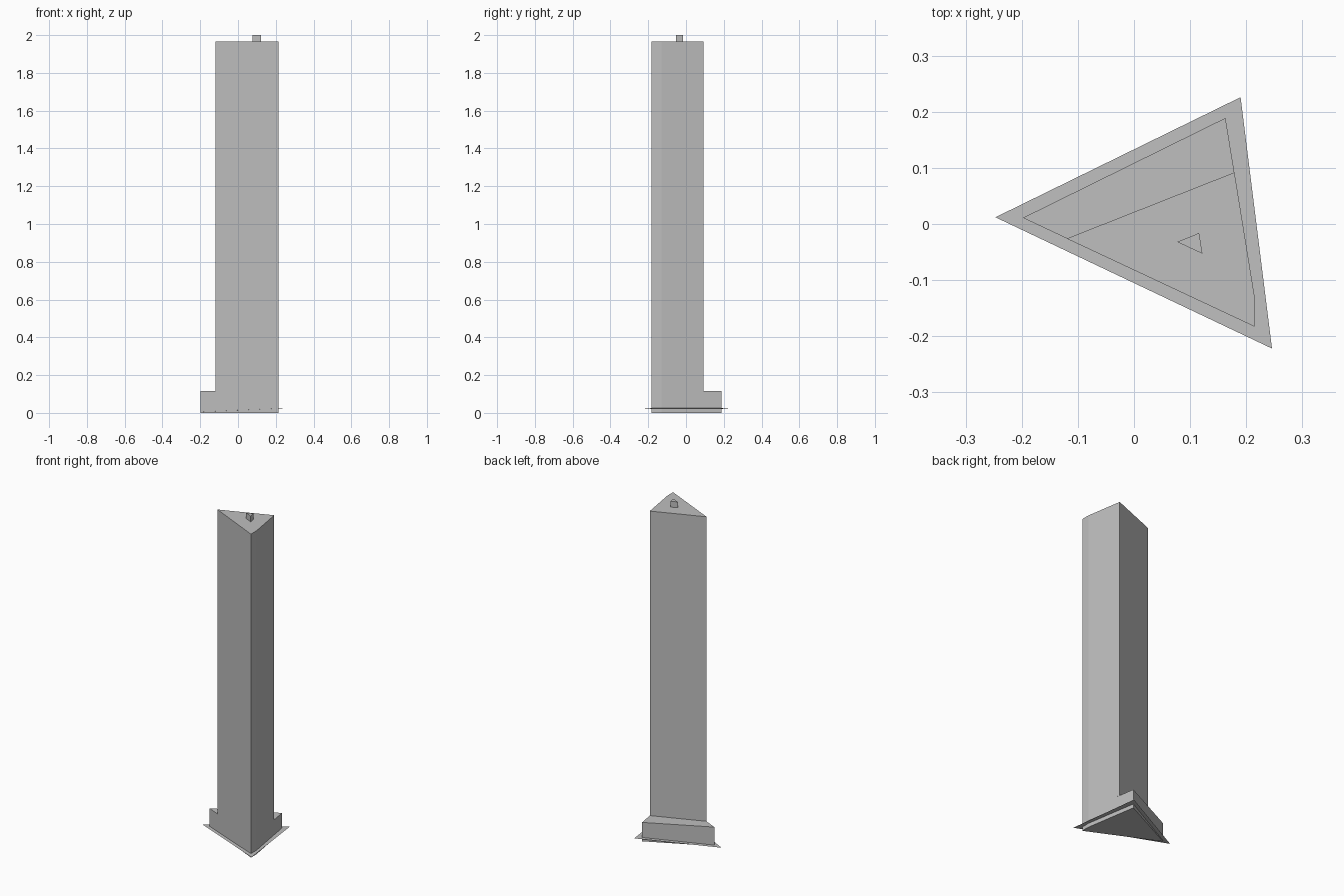
import bpy
import bmesh

cube = bpy.data.objects.get("Cube")
if cube:
    bpy.data.objects.remove(cube, do_unlink=True)

grey = bpy.data.materials.new("concrete_grey")
grey.use_nodes = True
colour = (0.52, 0.52, 0.52, 1)
grey.diffuse_color = colour
grey.node_tree.nodes["Principled BSDF"].inputs["Base Color"].default_value = colour


def finish(name, bm):
    mesh = bpy.data.meshes.new(name)
    bm.to_mesh(mesh)
    bm.free()
    mesh.materials.append(grey)
    obj = bpy.data.objects.new(name, mesh)
    bpy.context.collection.objects.link(obj)
    return obj


def prism(name, outline, bottom, top):
    """Raise a flat outline into a closed upright block."""
    bm = bmesh.new()
    face = bm.faces.new([bm.verts.new((x, y, bottom)) for x, y in outline])
    raised = bmesh.ops.extrude_face_region(bm, geom=[face], use_keep_orig=True)
    for item in raised["geom"]:
        if isinstance(item, bmesh.types.BMVert):
            item.co.z = top
    bmesh.ops.recalc_face_normals(bm, faces=bm.faces[:])
    return finish(name, bm)


# The podium and tower share the front corner and its short straight return
front_corner = [(0.215, -0.183), (0.215, -0.13)]
podium_top, roof = 0.115, 1.965

# Wide podium, wrapping the two far corners
prism("podium", [(-0.198, 0.011)] + front_corner + [(0.163, 0.189)], 0, podium_top)

# Tall triangular tower
prism("tower", [(-0.12, -0.026)] + front_corner + [(0.179, 0.092)], podium_top, roof)

# Small roof housing
prism("roof_housing", [(0.077, -0.032), (0.122, -0.053), (0.116, -0.016)], roof, 2.0)

# Thin paving sheet, sloping down to its left tip
bm = bmesh.new()
bm.faces.new([bm.verts.new(p) for p in (
    (-0.247, 0.012, 0.003), (0.246, -0.222, 0.025), (0.19, 0.226, 0.025))])
finish("paving", bm)
